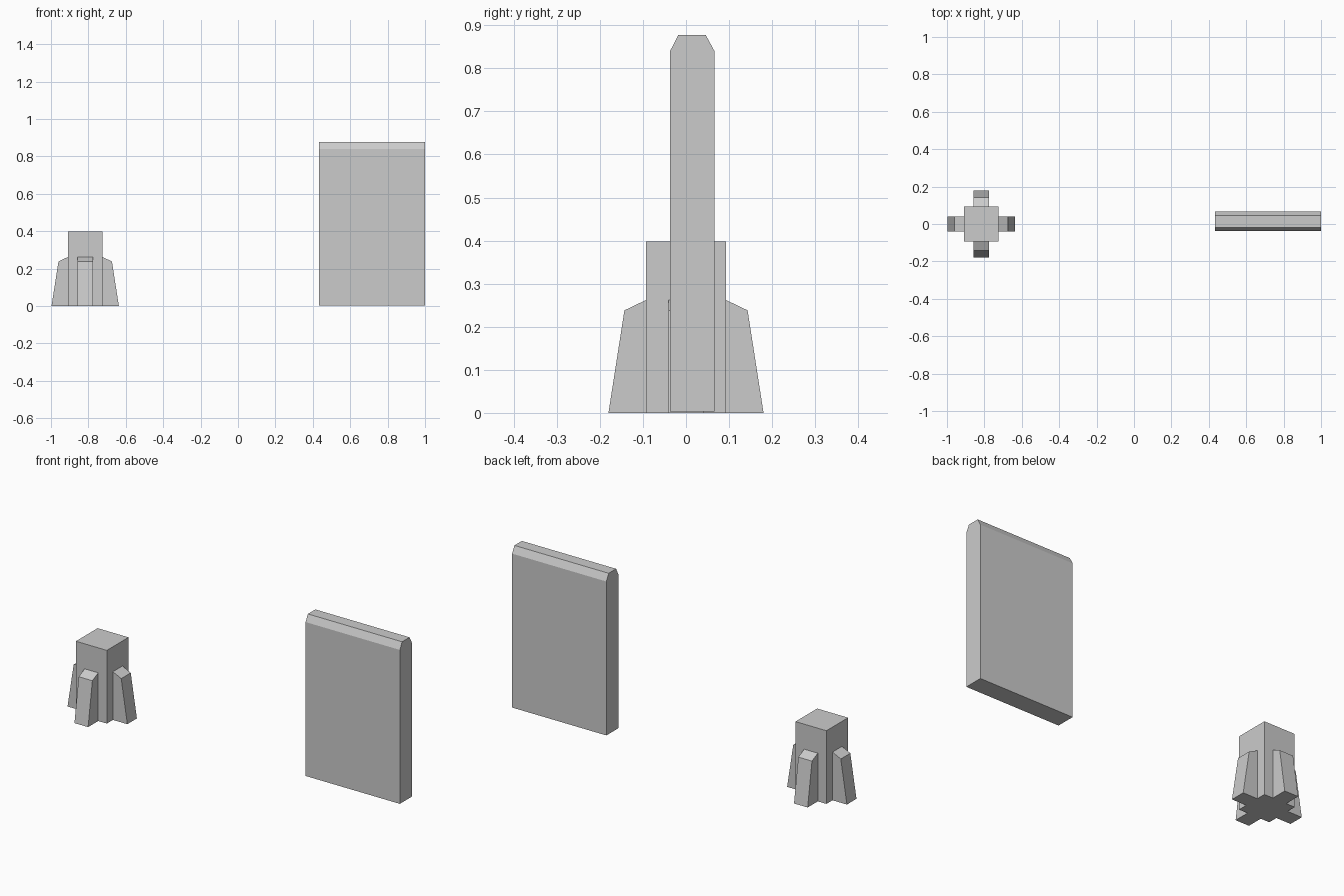
import bpy
from math import pi
from mathutils import Matrix

if "Cube" in bpy.data.objects:
    bpy.data.objects.remove(bpy.data.objects["Cube"])


def prism(name, profile, a, b, matrix=Matrix()):
    """Extrude a (y, z) profile along x from a to b."""
    n = len(profile)
    verts = [matrix @ Matrix.Translation((x, y, z)).translation
             for x in (a, b) for y, z in profile]
    faces = [tuple(reversed(range(n))), tuple(range(n, 2 * n))]
    faces += [(i, (i + 1) % n, (i + 1) % n + n, i + n) for i in range(n)]
    mesh = bpy.data.meshes.new(name)
    mesh.from_pydata([tuple(v) for v in verts], [], faces)
    mesh.update()
    obj = bpy.data.objects.new(name, mesh)
    bpy.context.collection.objects.link(obj)
    return obj


POST_X = -0.817
CORE = 0.093

# square post core
prism("post_core", [(-CORE, 0), (CORE, 0), (CORE, 0.398), (-CORE, 0.398)],
      POST_X - CORE, POST_X + CORE)

# four tapered buttresses, one on each face of the post
buttress = [(CORE, 0), (0.18, 0), (0.143, 0.238), (CORE, 0.262)]
for i in range(4):
    place = Matrix.Translation((POST_X, 0, 0)) @ Matrix.Rotation(i * pi / 2, 4, 'Z')
    prism(f"post_buttress_{i + 1}", buttress, -0.041, 0.041, place)

# wall panel with chamfered top edges
prism("wall_panel", [(-0.037, 0.003), (0.066, 0.003), (0.066, 0.84),
                     (0.046, 0.877), (-0.018, 0.877), (-0.037, 0.84)], 0.433, 1.0)
